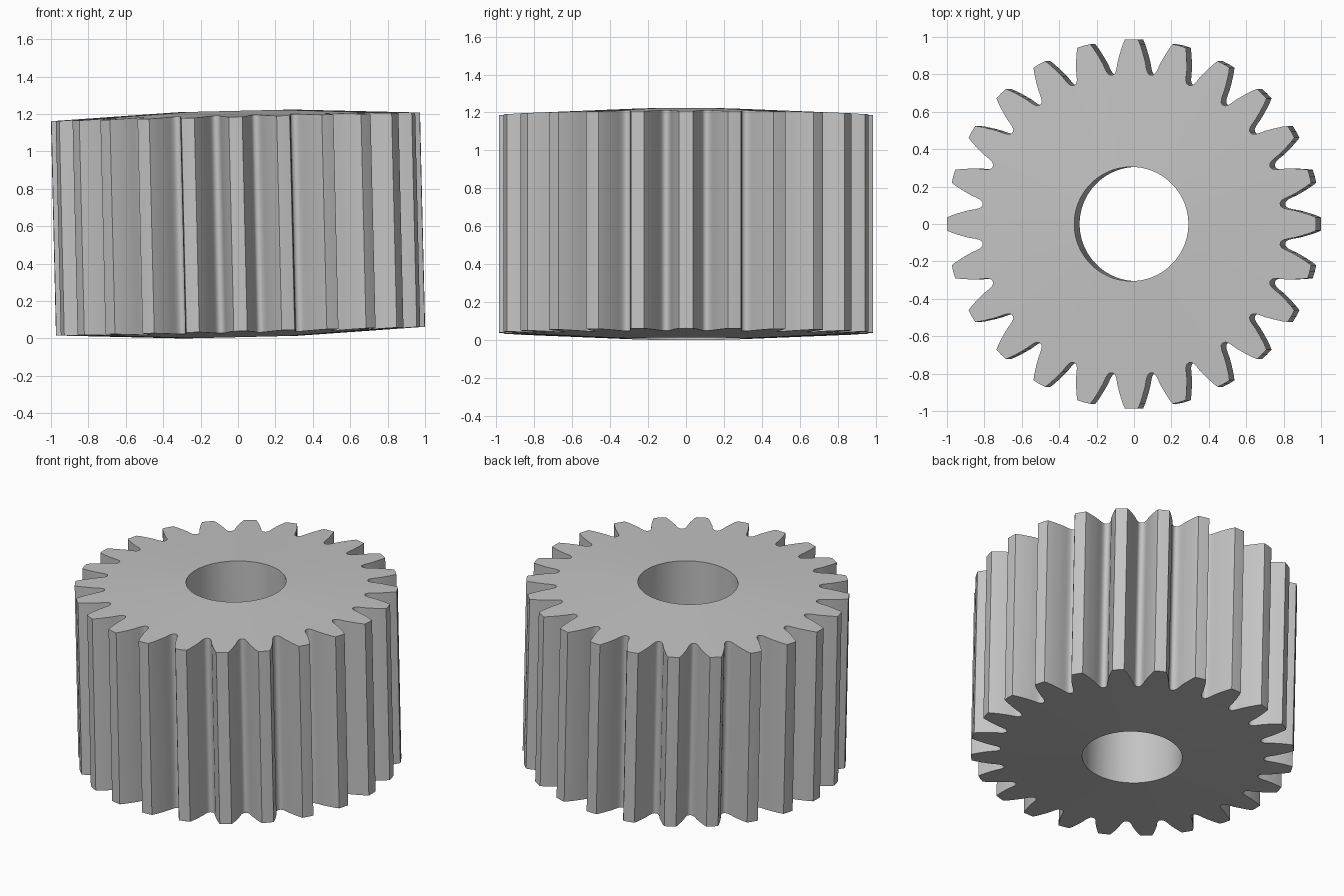
import bpy
import bmesh
from math import sin, cos, tau, radians
from mathutils import Matrix

cube = bpy.data.objects.get("Cube")
if cube:
    bpy.data.objects.remove(cube, do_unlink=True)

TEETH = 24
BORE, TIP = 0.305, 0.987
HUB_HALF, RIM_HALF = 0.605, 0.573
CENTRE_Z, TILT = 0.6125, radians(-1.35)

# Half of one tooth: (radius, half width) from tip corner down to root
FLANK = [(0.986, 0.036), (0.96, 0.047), (0.93, 0.057), (0.90, 0.066),
         (0.87, 0.074), (0.84, 0.079), (0.82, 0.084), (0.808, 0.091),
         (0.803, 0.099)]

# Full outline of all teeth as (radius, angle)
half = [(r, w / r) for r, w in FLANK]
tooth = [(r, -a) for r, a in reversed(half)] + [(TIP, 0)] + half
outline = [(r, a + i * tau / TEETH) for i in range(TEETH) for r, a in tooth]


def face_height(r):
    """Half thickness, falling gently from the bore to the tooth tips."""
    t = (r - BORE) / (TIP - BORE)
    return HUB_HALF + (RIM_HALF - HUB_HALF) * t


def ring(bm, points, side):
    return [bm.verts.new((r * cos(a), r * sin(a), side * face_height(r)))
            for r, a in points]


# Gear body: four rings bridged into a closed loop (top, teeth, bottom, bore)
bm = bmesh.new()
bore_points = [(BORE, a) for r, a in outline]
rings = [ring(bm, bore_points, 1), ring(bm, outline, 1),
         ring(bm, outline, -1), ring(bm, bore_points, -1)]
n = len(outline)
for k in range(4):
    upper, lower = rings[k], rings[(k + 1) % 4]
    for i in range(n):
        j = (i + 1) % n
        bm.faces.new((upper[i], lower[i], lower[j], upper[j]))
bmesh.ops.recalc_face_normals(bm, faces=bm.faces)

# Slight lean of the axle, then stand on the ground
bm.transform(Matrix.Translation((0, 0, CENTRE_Z)) @ Matrix.Rotation(TILT, 4, 'Y'))
low = min(v.co.z for v in bm.verts)
bm.transform(Matrix.Translation((0, 0, -low)))

mesh = bpy.data.meshes.new("spur_gear")
bm.to_mesh(mesh)
bm.free()
gear = bpy.data.objects.new("spur_gear", mesh)
bpy.context.collection.objects.link(gear)

# Plain grey metal
grey = bpy.data.materials.new("grey_metal")
grey.use_nodes = True
colour = (0.55, 0.55, 0.55, 1)
grey.diffuse_color = colour
grey.node_tree.nodes["Principled BSDF"].inputs["Base Color"].default_value = colour
mesh.materials.append(grey)

# Smooth flanks with crisp tip and end edges
bpy.ops.object.select_all(action='DESELECT')
gear.select_set(True)
bpy.context.view_layer.objects.active = gear
bpy.ops.object.shade_smooth_by_angle(angle=radians(45))
